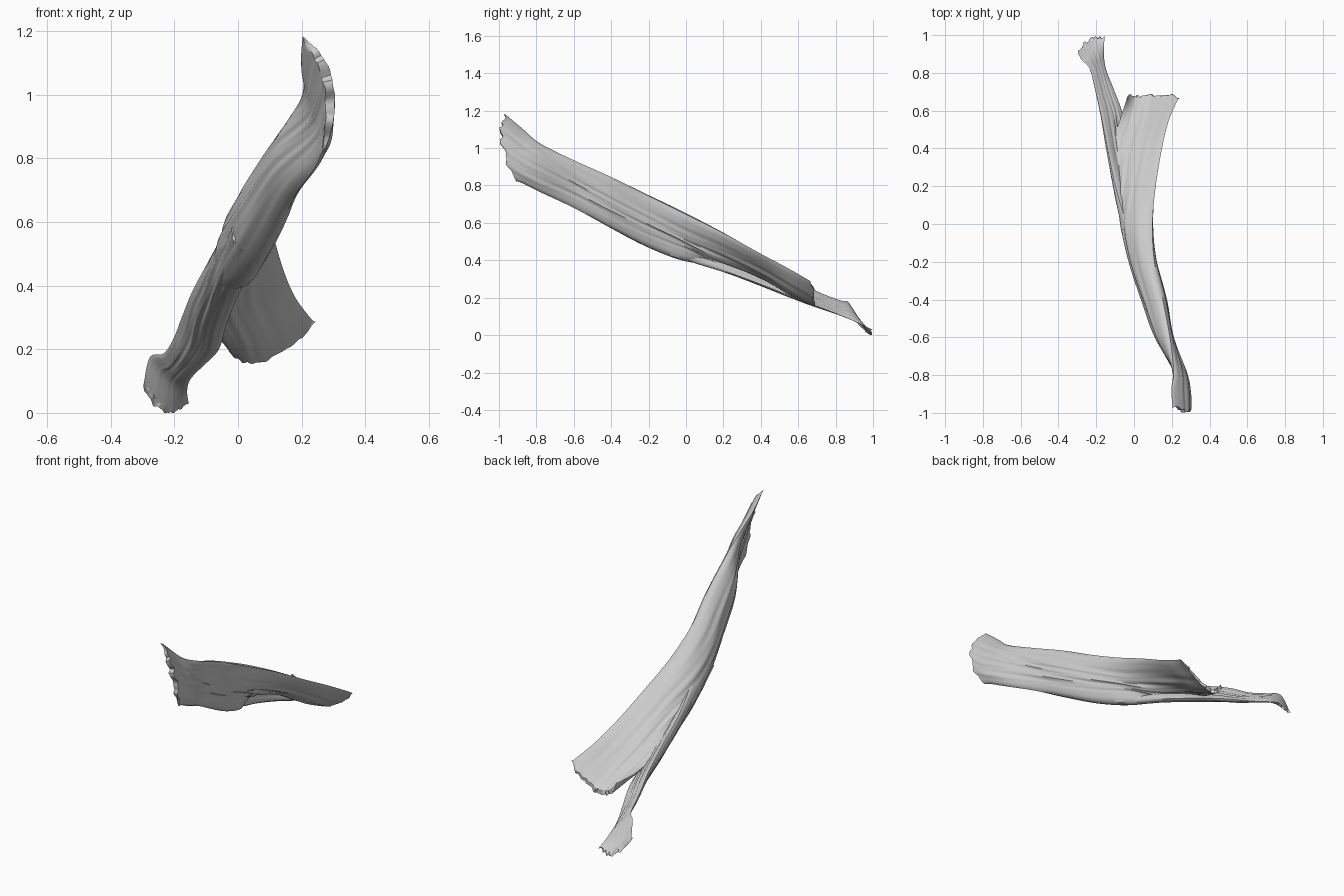
import bpy, bmesh, math, random
from mathutils import Vector

if "Cube" in bpy.data.objects:
    bpy.data.objects.remove(bpy.data.objects["Cube"])

random.seed(4)
HALF = 32   # points across each face of a strand
STEPS = 9   # rings between two key sections


def catmull(p, t):
    a, b, c, d = p
    return 0.5 * (2 * b + (c - a) * t + (2 * a - 5 * b + 4 * c - d) * t * t
                  + (3 * b - a - 3 * c + d) * t ** 3)


def expand(flat):
    # (y, lower x z, middle x z, upper x z, thickness, y offsets of lower / middle / upper)
    y, ax, az, mx, mz, bx, bz, t = flat[:8]
    oa, om, ob = flat[8:] if len(flat) > 8 else (0, 0, 0)
    return [Vector((ax, y + oa, az)), Vector((mx, y + om, mz)),
            Vector((bx, y + ob, bz)), t]


def torn_edge():
    raw = [random.uniform(-.018, .014) for _ in range(HALF + 2)]
    return [(raw[i] + raw[i + 1]) / 2 for i in range(HALF + 1)]


def strand(name, keys, ragged_start, ragged_end, depth):
    """Loft a lens-shaped, fibrous cross-section through the key sections."""
    secs = [expand(k) for k in keys]
    rows = []
    for i in range(len(secs) - 1):
        p = [secs[max(i - 1, 0)], secs[i], secs[i + 1], secs[min(i + 2, len(secs) - 1)]]
        last = i == len(secs) - 2
        for j in range(STEPS + last):
            rows.append([catmull([q[k] for q in p], j / STEPS) for k in range(4)])
    n = len(rows)
    us = [i / HALF for i in range(HALF + 1)]
    fray = [torn_edge(), torn_edge()]
    bm = bmesh.new()
    rings = []
    for r, (a, m, b, t) in enumerate(rows):
        c = 2 * m - (a + b) / 2
        ring = []
        for side in (1, -1):
            idx = range(HALF + 1) if side == 1 else range(HALF - 1, 0, -1)
            for i in idx:
                u = us[i]
                p = (1 - u) ** 2 * a + 2 * u * (1 - u) * c + u * u * b
                d = 2 * (1 - u) * (c - a) + 2 * u * (b - c)
                nrm = Vector((-d.z, 0, d.x)).normalized()
                y = p.y
                w = math.sin(math.pi * u)
                fib = (math.sin(31 * u + 4 * y + side) + .7 * math.sin(53 * u - 5 * y)
                       + .5 * math.sin(17 * u + 9 * y)) * depth * w
                p = p + nrm * side * (t / 2 * max(w, 0) ** .5 + fib * min(1, t / .05))
                # torn fibre ends
                if ragged_start and r < 2:
                    p += Vector((0, -1, .4)) * fray[0][i] * (1 - r / 2)
                if ragged_end and r > n - 3:
                    p += Vector((0, 1, -.5)) * fray[1][i] * (1 - (n - 1 - r) / 2)
                ring.append(bm.verts.new(p))
        rings.append(ring)
    k = len(rings[0])
    for r0, r1 in zip(rings, rings[1:]):
        for i in range(k):
            j = (i + 1) % k
            bm.faces.new((r0[i], r0[j], r1[j], r1[i]))
    # end caps as strips joining the two faces
    for ring in (rings[0], rings[-1]):
        for i in range(HALF):
            quad = [ring[i], ring[i + 1], ring[(k - i - 1) % k], ring[(k - i) % k]]
            bm.faces.new(list(dict.fromkeys(quad)))
    bmesh.ops.recalc_face_normals(bm, faces=bm.faces)
    me = bpy.data.meshes.new(name)
    bm.to_mesh(me)
    bm.free()
    ob = bpy.data.objects.new(name, me)
    bpy.context.collection.objects.link(ob)
    return ob


# main muscle sheet: upright front attachment, twisting back into the short fan
belly = strand("muscle_belly_and_fan", [
    (-.93, .268, .825, .285, 1.03, .203, 1.18, .03, .015, -.055, -.035),
    (-.87, .26, .81, .272, .95, .198, 1.1, .045, 0, -.01, 0),
    (-.78, .238, .765, .245, .895, .21, 1.025, .06),
    (-.6, .178, .68, .16, .805, .19, .935, .095),
    (-.4, .13, .572, .105, .70, .152, .845, .13),
    (-.2, .08, .472, .045, .60, .108, .745, .14),
    (0, .025, .40, -.002, .515, .098, .645, .13),
    (.2, -.085, .375, -.02, .435, .115, .545, .085),
    (.4, -.115, .335, -.01, .338, .148, .435, .05),
    (.55, -.075, .26, .035, .24, .185, .355, .035),
    (.68, -.035, .235, .055, .165, .243, .28, .022, -.01, .005, 0)],
    True, True, .0028)

# long lower strand: narrows to a neck and flares into the rear attachment
tail = strand("long_rear_strand", [
    (-.22, .06, .51, .012, .56, .03, .64, .06),
    (0, .02, .41, -.03, .465, -.04, .555, .07),
    (.2, -.01, .345, -.065, .39, -.098, .46, .065),
    (.4, -.038, .272, -.1, .31, -.14, .385, .055),
    (.58, -.06, .2, -.122, .232, -.175, .305, .045),
    (.7, -.102, .155, -.155, .178, -.202, .235, .035),
    (.82, -.148, .108, -.188, .138, -.234, .187, .026),
    (.9, -.16, .07, -.212, .108, -.278, .174, .022, .01, 0, -.03),
    (.96, -.155, .03, -.23, .01, -.298, .08, .014, .035, .02, -.05)],
    False, True, .0022)

# fuse the strands into one surface
union = belly.modifiers.new("fuse", 'BOOLEAN')
union.operation = 'UNION'
union.solver = 'EXACT'
union.object = tail
bpy.context.view_layer.objects.active = belly
belly.select_set(True)
bpy.ops.object.modifier_apply(modifier="fuse")
bpy.data.objects.remove(tail)
bpy.ops.object.shade_smooth_by_angle(angle=math.radians(50))
